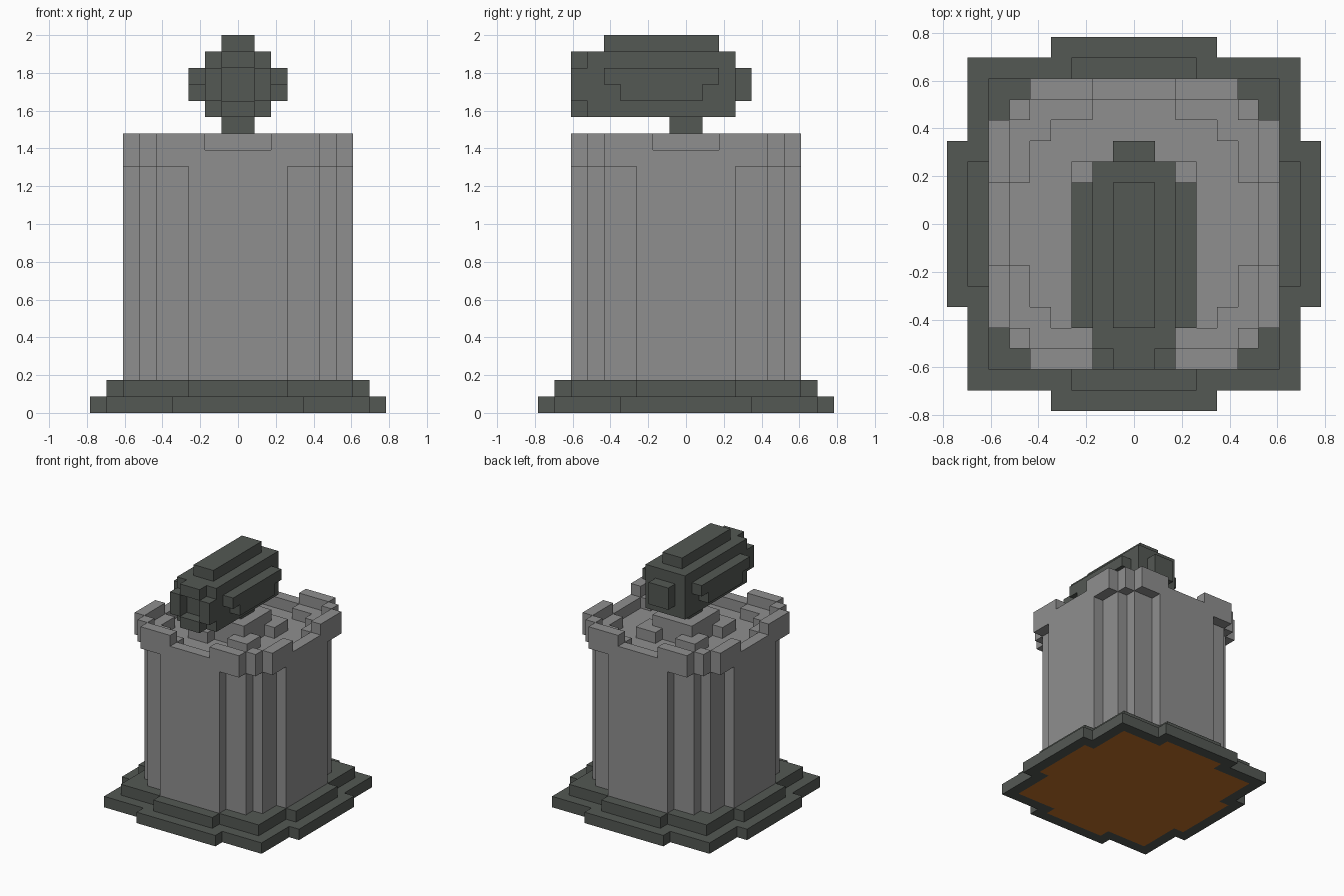
import bpy, bmesh
from mathutils import Vector

if "Cube" in bpy.data.objects:
    bpy.data.objects.remove(bpy.data.objects["Cube"])

U = 2 / 23  # one block


def material(name, rgb):
    m = bpy.data.materials.new(name)
    m.diffuse_color = (*rgb, 1)
    m.use_nodes = True
    m.node_tree.nodes["Principled BSDF"].inputs["Base Color"].default_value = m.diffuse_color
    return m


DARK = material("dark_green_grey", (0.088, 0.098, 0.088))
STONE = material("stone_grey", (0.275, 0.275, 0.275))
EARTH = material("earth_brown", (0.53, 0.165, 0.022))


def box(x0, x1, y0, y1, z0, z1):
    return {(x, y, z) for x in range(x0, x1) for y in range(y0, y1) for z in range(z0, z1)}


def stepped(sizes, z0, z1):
    """Stepped round plan made of crossing centred rectangles (half x, half y)."""
    cells = set()
    for a, b in sizes:
        cells |= box(-a, a, -b, b, z0, z1)
    return cells


parts = {}

# Two-step plinth
plinth = stepped([(9, 4), (8, 8), (4, 9)], 0, 1)
upper_step = stepped([(8, 3), (7, 7), (3, 8)], 1, 2)
parts["plinth"] = (plinth | upper_step, DARK)

# Tower shaft with stepped corners
parts["tower_shaft"] = (stepped([(7, 3), (6, 5), (5, 6), (3, 7)], 2, 15), STONE)

# Battlements: parapet with inner ledge, then thin corner merlons with gaps on all four sides
RIM = [(7, 5), (6, 6), (5, 7)]
ledge = stepped(RIM, 15, 16) - stepped([(5, 4), (4, 5), (6, 2), (2, 6)], 15, 16)
merlons = stepped(RIM, 16, 17) - stepped([(6, 5), (5, 6)], 16, 17)
gaps = box(-2, 2, -7, 7, 16, 17) | box(-7, 7, -2, 2, 16, 17)
parts["battlements"] = (ledge | (merlons - gaps), STONE)

# Turret mount with four corner blocks
mount = box(-2, 2, -2, 2, 15, 17)
for x in (-3, 1):
    for y in (-3, 1):
        mount |= box(x, x + 2, y, y + 2, 15, 16)
parts["turret_mount"] = (mount, STONE)
parts["pivot"] = (box(-1, 1, -1, 1, 17, 18), DARK)

# Cannon: barrel, muzzle ring with bore, side swells, top ridge, rear knob
barrel = box(-2, 2, -6, 3, 18, 22)
muzzle = box(-2, 2, -7, -6, 19, 21) | box(-1, 1, -7, -6, 18, 22)
swells = box(-3, 3, -5, 2, 20, 21) | box(-3, 3, -4, 1, 19, 20)
ridge = box(-1, 1, -5, 2, 22, 23)
knob = box(-1, 1, 3, 4, 19, 21)
bore = box(-1, 1, -7, -6, 19, 21)
parts["cannon"] = ((barrel | muzzle | swells | ridge | knob) - bore, DARK)

solid = set().union(*(cells for cells, _ in parts.values()))
DIRS = [(1, 0, 0), (-1, 0, 0), (0, 1, 0), (0, -1, 0), (0, 0, 1), (0, 0, -1)]


def build(name, cells, mat):
    """Mesh only the exposed block faces, then merge coplanar ones."""
    bm = bmesh.new()
    verts = {}
    for c in sorted(cells):
        for d in DIRS:
            if tuple(a + b for a, b in zip(c, d)) in solid:
                continue
            n = Vector(d)
            t = Vector((d[1], d[2], d[0]))
            s = n.cross(t)
            mid = Vector(c) + Vector((0.5, 0.5, 0.5)) + n / 2
            loop = []
            for i, j in ((-1, -1), (1, -1), (1, 1), (-1, 1)):
                p = mid + t * (i / 2) + s * (j / 2)
                key = tuple(round(v) for v in p)
                if key not in verts:
                    verts[key] = bm.verts.new(Vector(key) * U)
                loop.append(verts[key])
            f = bm.faces.new(loop)
            # Earth-coloured underside inside the plinth's border
            if name == "plinth" and c[2] == 0 and d[2] == -1 and (c[0], c[1], 1) in upper_step:
                f.material_index = 1
    bmesh.ops.dissolve_limit(bm, angle_limit=0.01, verts=bm.verts[:], edges=bm.edges[:],
                             delimit={'MATERIAL'})
    me = bpy.data.meshes.new(name)
    bm.to_mesh(me)
    bm.free()
    me.materials.append(mat)
    if name == "plinth":
        me.materials.append(EARTH)
    bpy.context.collection.objects.link(bpy.data.objects.new(name, me))


for part, (cells, mat) in parts.items():
    build(part, cells, mat)
